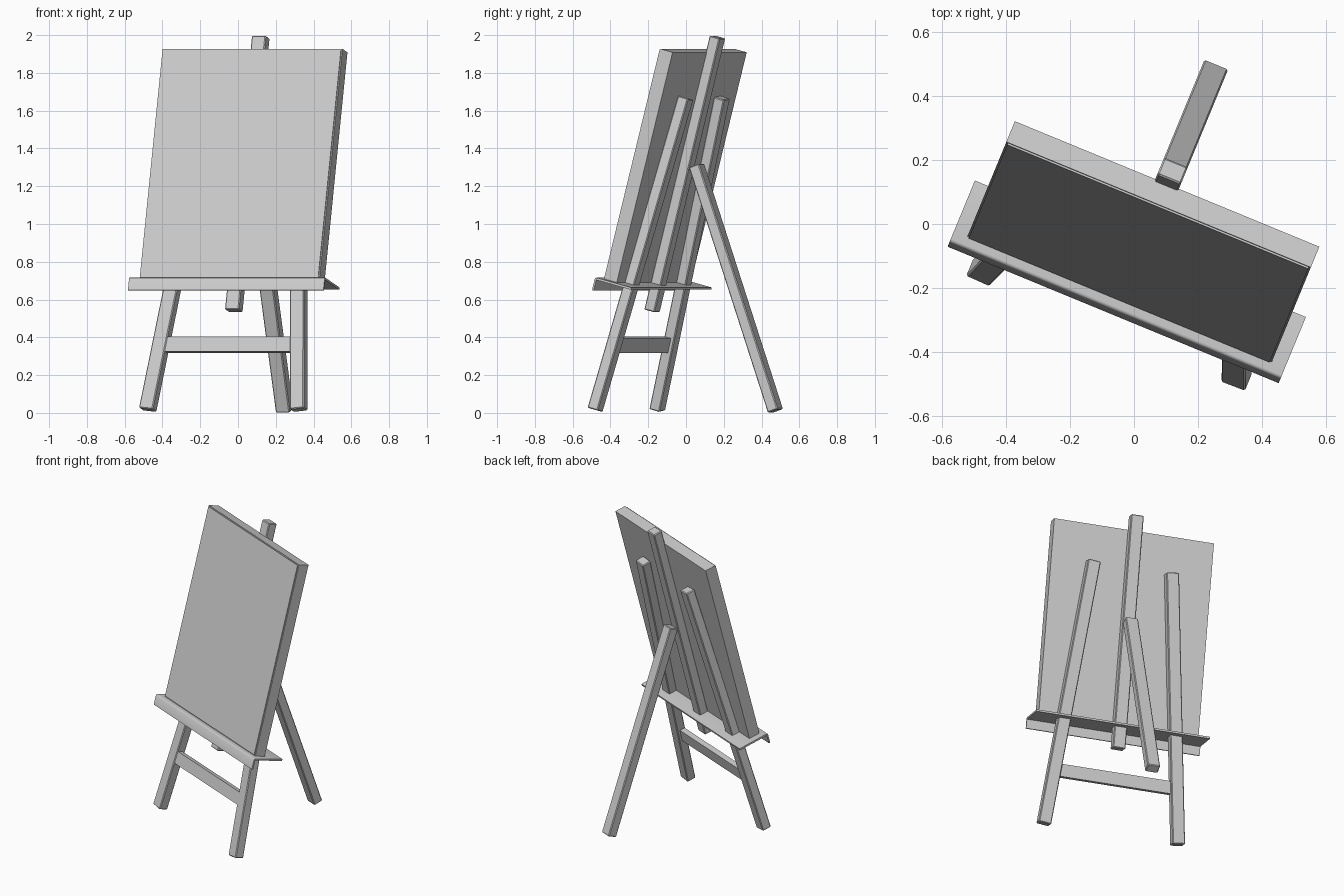
import bpy
import bmesh
import math
from mathutils import Matrix, Vector

cube = bpy.data.objects.get("Cube")
if cube:
    bpy.data.objects.remove(cube, do_unlink=True)

# Single grey material
GREY = (0.6, 0.6, 0.6, 1.0)
mat = bpy.data.materials.new("plain_grey")
mat.use_nodes = True
mat.diffuse_color = GREY
mat.node_tree.nodes["Principled BSDF"].inputs["Base Color"].default_value = GREY

TURN = Matrix.Rotation(math.radians(-22.4), 4, 'Z')   # whole easel is turned
TILT = Matrix.Rotation(math.radians(-14.7), 4, 'X')   # board leans back
MID = 0.048                                           # centre line of the easel
REST = Matrix.Translation((MID, -0.24, 0.71)) @ TILT  # front foot of the board


def finish(name, bm, matrix, smooth=None):
    bmesh.ops.recalc_face_normals(bm, faces=bm.faces)
    mesh = bpy.data.meshes.new(name)
    bm.to_mesh(mesh)
    bm.free()
    mesh.transform(TURN @ matrix)
    mesh.materials.append(mat)
    obj = bpy.data.objects.new(name, mesh)
    bpy.context.collection.objects.link(obj)
    if smooth:
        bpy.ops.object.select_all(action='DESELECT')
        obj.select_set(True)
        bpy.context.view_layer.objects.active = obj
        bpy.ops.object.shade_smooth_by_angle(angle=math.radians(smooth))
    return obj


def box(size):
    bm = bmesh.new()
    bmesh.ops.create_cube(bm, size=1)
    bmesh.ops.scale(bm, vec=size, verts=bm.verts)
    return bm


def beam(name, start, end, width=0.08, depth=0.06):
    """Squared timber with softened edges between two points."""
    a, b = Vector(start), Vector(end)
    axis = (b - a).normalized()
    back = axis.cross(Vector((1, 0, 0))).normalized()
    side = back.cross(axis)
    frame = Matrix((side, back, axis)).transposed().to_4x4()
    bm = box((width, depth, (b - a).length))
    bmesh.ops.bevel(bm, geom=bm.edges[:], offset=0.005, segments=1, affect='EDGES')
    finish(name, bm, Matrix.Translation((a + b) / 2) @ frame)


# Board: front rim softly rounded, back rim sharp
W, T, H = 1.03, 0.078, 1.26
bm = box((W, T, H))
bmesh.ops.translate(bm, vec=(0, T / 2, H / 2), verts=bm.verts)
rim = [e for e in bm.edges if all(v.co.y < T / 2 for v in e.verts)]
bmesh.ops.bevel(bm, geom=rim, offset=0.006, segments=2, affect='EDGES')
finish("board", bm, REST, 60)

# Tray: thin shelf with a lip folded down at the front
profile = [(0.182, 0), (-0.022, 0), (-0.028, -0.003), (-0.031, -0.009), (-0.031, -0.07),
           (-0.021, -0.07), (-0.021, -0.012), (0.182, -0.012)]
bm = bmesh.new()
face = bm.faces.new([bm.verts.new((-0.56, y, z)) for y, z in profile])
new = bmesh.ops.extrude_face_region(bm, geom=[face])["geom"]
bmesh.ops.translate(bm, vec=(1.12, 0, 0),
                    verts=[g for g in new if isinstance(g, bmesh.types.BMVert)])
finish("tray", bm, REST, 45)

# Splayed front legs
for name, s in (("left_front_leg", 1), ("right_front_leg", -1)):
    beam(name, (MID + s * 0.432, -0.323, 0.016), (MID + s * 0.252, 0.122, 1.668))

# Centre post and hinged back leg
beam("centre_post", (MID, -0.175, 0.54), (MID, 0.2, 1.99))
beam("back_leg", (MID, 0.532, 0.011), (MID, 0.08, 1.31))

# Crossbar between the front legs
finish("crossbar", box((0.75, 0.035, 0.08)),
       Matrix.Translation((MID, -0.238, 0.36)) @ TILT)
